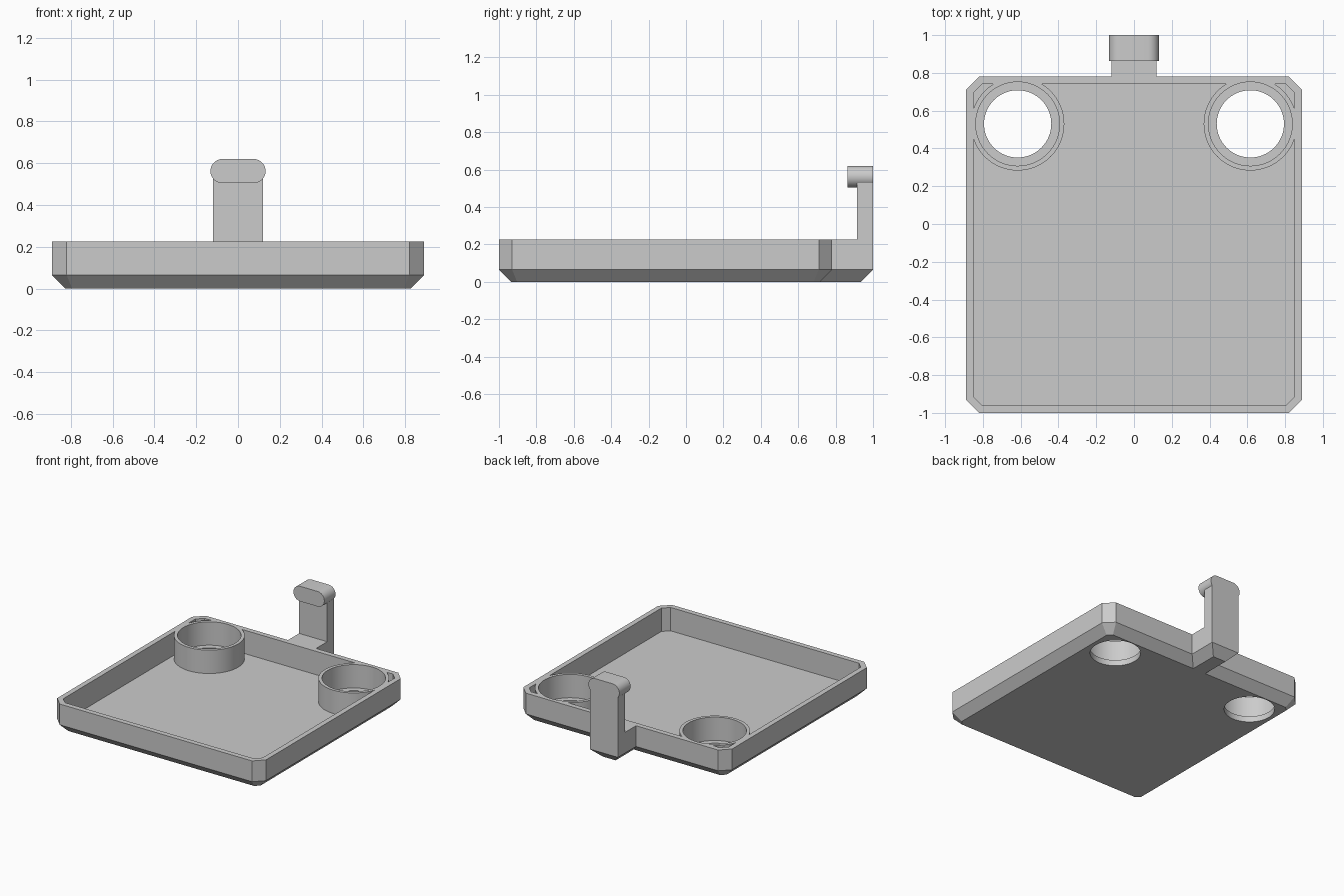
import bpy, bmesh, math
from mathutils import Vector

if "Cube" in bpy.data.objects:
    bpy.data.objects.remove(bpy.data.objects["Cube"])

grey = bpy.data.materials.new("light_grey")
grey.diffuse_color = (0.6, 0.6, 0.6, 1)
grey.use_nodes = True
grey.node_tree.nodes["Principled BSDF"].inputs["Base Color"].default_value = grey.diffuse_color

W, Y0, Y1, C = 0.89, -1.0, 0.78, 0.07     # tray half width, front, back, corner cut
TOP, CHAMFER, FLOOR, WALL = 0.225, 0.065, 0.045, 0.04
ARM = 0.12                                # arm half width
HX, HY = 0.616, 0.53                      # cup centre


def offset(poly, d):
    """Inset a counter-clockwise outline by d."""
    out, n = [], len(poly)
    for i in range(n):
        p, a, b = (Vector(poly[j % n]) for j in (i, i - 1, i + 1))
        e1, e2 = (p - a).normalized(), (b - p).normalized()
        n1, n2 = Vector((-e1.y, e1.x)), Vector((-e2.y, e2.x))
        out.append(tuple(p + (n1 + n2) * d / (1 + n1.dot(n2))))
    return out


def loft(name, layers):
    """Solid through stacked outlines, given as (points, z)."""
    bm = bmesh.new()
    rings = [[bm.verts.new((x, y, z)) for x, y in pts] for pts, z in layers]
    for lo, hi in zip(rings, rings[1:]):
        for i in range(len(lo)):
            j = (i + 1) % len(lo)
            bm.faces.new((lo[i], lo[j], hi[j], hi[i]))
    bm.faces.new(rings[0][::-1])
    bm.faces.new(rings[-1])
    bmesh.ops.recalc_face_normals(bm, faces=bm.faces)
    me = bpy.data.meshes.new(name)
    bm.to_mesh(me)
    bm.free()
    me.materials.append(grey)
    ob = bpy.data.objects.new(name, me)
    bpy.context.collection.objects.link(ob)
    return ob


def cylinder(name, x, y, r, z0, z1, n=64):
    pts = [(x + r * math.cos(2 * math.pi * i / n), y + r * math.sin(2 * math.pi * i / n))
           for i in range(n)]
    return loft(name, [(pts, z0), (pts, z1)])


def select(ob):
    bpy.ops.object.select_all(action='DESELECT')
    ob.select_set(True)
    bpy.context.view_layer.objects.active = ob


def boolean(ob, other, op):
    select(ob)
    m = ob.modifiers.new("cut", 'BOOLEAN')
    m.operation, m.solver, m.object = op, 'EXACT', other
    bpy.ops.object.modifier_apply(modifier=m.name)
    bpy.data.objects.remove(other)


# Tray outline with cut corners, and the same outline with the rear arm
front = [(-W, Y0 + C), (-W + C, Y0), (W - C, Y0), (W, Y0 + C)]
back = [(W, Y1 - C), (W - C, Y1), (-W + C, Y1), (-W, Y1 - C)]
arm = [(ARM, Y1), (ARM, 1.0), (-ARM, 1.0), (-ARM, Y1)]
outline = front + back[:2] + arm + back[2:]

# Tray body with a chamfered underside
tray = loft("tray", [(offset(outline, CHAMFER), 0), (outline, CHAMFER), (outline, TOP)])

# Hollow, leaving the two round cups standing
inner = offset(front + back, WALL)
hollow = loft("hollow_cutter", [(inner, FLOOR), (inner, 0.4)])
for s in (-1, 1):
    boolean(hollow, cylinder("cup_core", s * HX, HY, 0.247, -0.1, 0.5), 'DIFFERENCE')
boolean(tray, hollow, 'DIFFERENCE')

# Cup bores and the smaller holes through the floor
for s in (-1, 1):
    boolean(tray, cylinder("bore", s * HX, HY, 0.222, FLOOR, 0.4), 'DIFFERENCE')
    boolean(tray, cylinder("hole", s * HX, HY, 0.178, -0.1, 0.3), 'DIFFERENCE')

# Upright post on the arm
rect = [(-ARM, 0.915), (ARM, 0.915), (ARM, 1.0), (-ARM, 1.0)]
hook = loft("hook", [(rect, TOP), (rect, 0.562)])

# Rounded cap on the post, extruded forwards
R, HALF, CZ = 0.058, 0.132, 0.562
cap_profile = []
for s, a0 in ((1, -90), (-1, 90)):
    for i in range(17):
        a = math.radians(a0 + 180 * i / 16)
        cap_profile.append((s * (HALF - R) + R * math.cos(a), CZ + R * math.sin(a)))
cap = loft("hook_cap", [(cap_profile, -1.0), (cap_profile, -0.863)])
for v in cap.data.vertices:               # turn the profile upright
    x, z, y = v.co
    v.co = (x, -y, z)
boolean(hook, cap, 'UNION')

for ob in (tray, hook):
    select(ob)
    bpy.ops.object.shade_smooth_by_angle(angle=math.radians(25))
